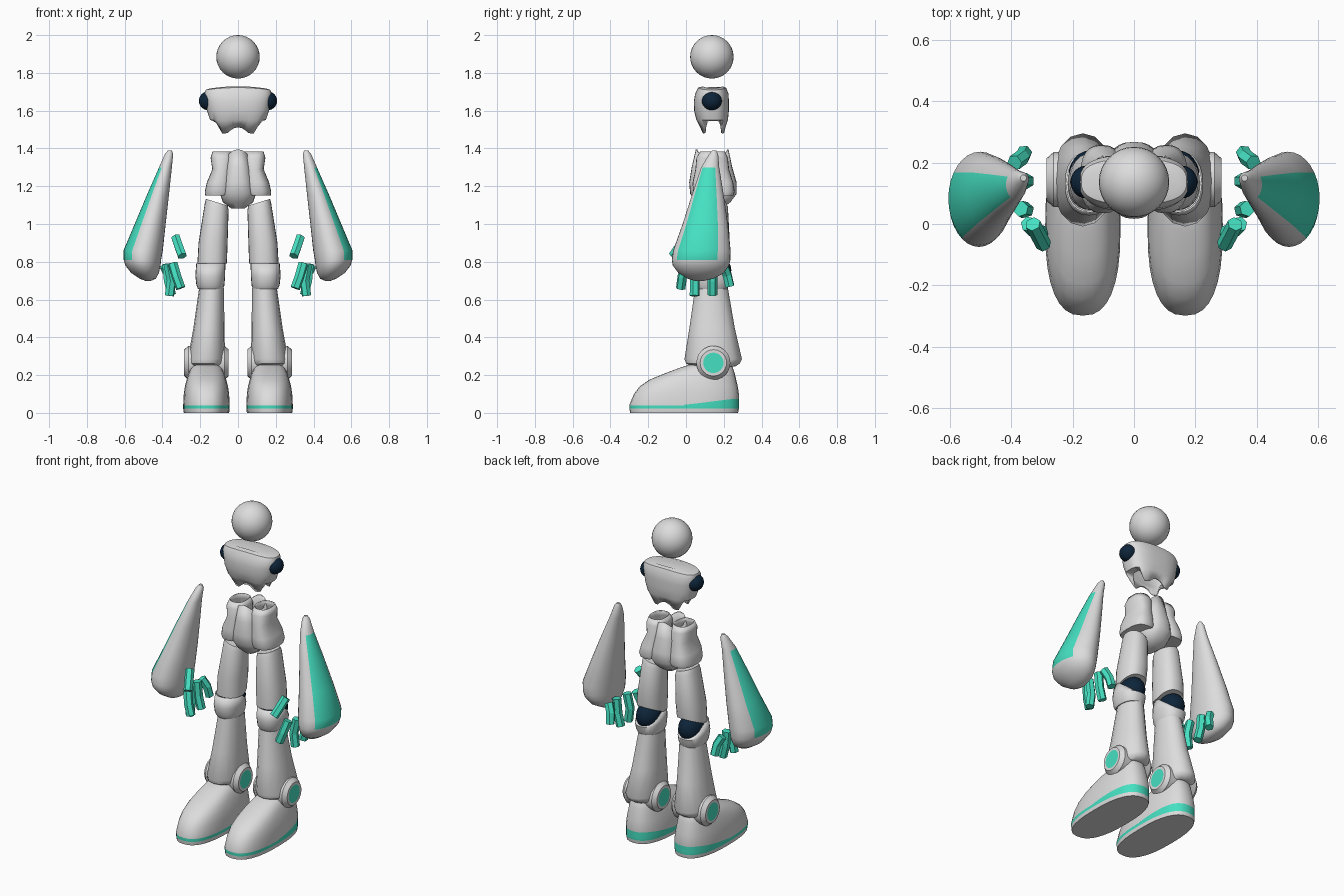
import bpy, bmesh, math
from mathutils import Matrix

if "Cube" in bpy.data.objects:
    bpy.data.objects.remove(bpy.data.objects["Cube"])


def material(name, color):
    m = bpy.data.materials.new(name)
    m.diffuse_color = (*color, 1)
    m.use_nodes = True
    m.node_tree.nodes["Principled BSDF"].inputs["Base Color"].default_value = m.diffuse_color
    return m


WHITE = material("light_grey", (0.72, 0.72, 0.72))
TEAL = material("teal", (0.06, 0.75, 0.54))
NAVY = material("dark_navy", (0.004, 0.018, 0.042))


def finish(obj, mirror, thick=0, angle=40):
    """Smooth shading, optional shell thickness and left/right mirroring."""
    bpy.context.view_layer.objects.active = obj
    obj.select_set(True)
    if obj.type == 'MESH':
        bpy.ops.object.shade_smooth_by_angle(angle=math.radians(angle))
    obj.select_set(False)
    if thick:
        s = obj.modifiers.new("shell", 'SOLIDIFY')
        s.thickness = thick
    if mirror:
        obj.modifiers.new("mirror", 'MIRROR').use_mirror_merge = False


def add_mesh(name, bm, mats, mirror=False, thick=0, angle=40):
    bmesh.ops.recalc_face_normals(bm, faces=bm.faces)
    me = bpy.data.meshes.new(name)
    bm.to_mesh(me)
    bm.free()
    for m in mats:
        me.materials.append(m)
    obj = bpy.data.objects.new(name, me)
    bpy.context.collection.objects.link(obj)
    finish(obj, mirror, thick, angle)
    return obj


def loft(name, rings, n=24, power=2.0, shift=None, caps=(True, True),
         paint=None, mirror=True, thick=0, angle=40):
    """Rings are (z, centre x, half width, y min, y max), lowest first."""
    bm = bmesh.new()
    loops = []
    for i, (z, cx, rx, y0, y1) in enumerate(rings):
        loop = []
        for k in range(n):
            a = 2 * math.pi * k / n
            c, s = math.cos(a), math.sin(a)
            ux = math.copysign(abs(c) ** (2 / power), c)
            uy = math.copysign(abs(s) ** (2 / power), s)
            x, y = cx + rx * ux, (y0 + y1) / 2 + (y1 - y0) / 2 * uy
            dz = shift(i, ux, uy, x, y) if shift else 0
            loop.append(bm.verts.new((x, y, z + dz)))
        loops.append(loop)
    for i in range(len(loops) - 1):
        for k in range(n):
            j = (k + 1) % n
            f = bm.faces.new((loops[i][k], loops[i][j], loops[i + 1][j], loops[i + 1][k]))
            if paint and paint(i, 2 * math.pi * (k + 0.5) / n, f.calc_center_median()):
                f.material_index = 1
    if caps[0]:
        bm.faces.new(loops[0][::-1])
    if caps[1]:
        bm.faces.new(loops[-1])
    return add_mesh(name, bm, [WHITE, TEAL], mirror, thick, angle)


def ball(name, center, radii, mat, mirror=False, segs=32):
    bm = bmesh.new()
    bmesh.ops.create_uvsphere(bm, u_segments=segs, v_segments=segs // 2, radius=1,
                              matrix=Matrix.Translation(center) @ Matrix.Diagonal((*radii, 1)))
    return add_mesh(name, bm, [mat], mirror)


# Head
ball("head", (0, 0.137, 1.885), (0.115, 0.115, 0.115), WHITE)


# Chest shell with arched openings below
def chest_shift(i, ux, uy, x, y):
    if i == 0:
        if abs(ux) > 0.8:
            return 0.065 * min(1, (abs(ux) - 0.8) / 0.15)
        return 0.032 * max(0, 1 - (x / 0.055) ** 2)
    return 0.012 * (1 - ux * ux) if i >= 5 else 0


loft("chest", [(1.48, 0, 0.108, 0.085, 0.205), (1.55, 0, 0.148, 0.055, 0.222),
               (1.60, 0, 0.164, 0.043, 0.227), (1.65, 0, 0.172, 0.042, 0.227),
               (1.69, 0, 0.178, 0.048, 0.225), (1.71, 0, 0.172, 0.065, 0.212),
               (1.717, 0, 0.15, 0.09, 0.19)], n=48, power=2.7, shift=chest_shift,
     caps=(False, True), mirror=False, thick=0.008)
ball("shoulder_joint", (0.157, 0.137, 1.652), (0.05, 0.053, 0.05), NAVY, True, 24)

# Abdomen: open middle shell with a lobe on each side
loft("abdomen", [(1.082, 0, 0.035, 0.09, 0.19), (1.115, 0, 0.08, 0.055, 0.235),
                 (1.16, 0, 0.095, 0.022, 0.268), (1.22, 0, 0.084, 0.017, 0.268),
                 (1.30, 0, 0.072, 0.03, 0.245), (1.395, 0, 0.066, 0.052, 0.225)],
     n=28, power=2.5, caps=(True, False), mirror=False, thick=0.008,
     shift=lambda i, ux, uy, x, y: -0.045 * ux * ux if i == 5 else 0)
loft("hip_lobe", [(1.15, 0.105, 0.069, 0.045, 0.25), (1.17, 0.105, 0.071, 0.037, 0.258),
                  (1.22, 0.10, 0.065, 0.035, 0.25), (1.29, 0.085, 0.051, 0.05, 0.228),
                  (1.35, 0.085, 0.06, 0.055, 0.222), (1.385, 0.085, 0.05, 0.075, 0.205)],
     power=2.6, caps=(True, False), thick=0.008,
     shift=lambda i, ux, uy, x, y: 0.03 * (1 - uy * uy) * (1 - ux) / 2 if i == 0 else 0)


# Legs
def thigh_shift(i, ux, uy, x, y):
    if i == 0:
        return 0.04 * max(0, uy)
    return 0.018 * ux if i >= 2 else 0


loft("thigh", [(0.79, 0.137, 0.078, 0.045, 0.225), (0.90, 0.132, 0.077, 0.045, 0.232),
               (1.09, 0.113, 0.063, 0.065, 0.222), (1.115, 0.112, 0.058, 0.075, 0.21)],
     power=2.3, shift=thigh_shift)
ball("knee_joint", (0.145, 0.152, 0.755), (0.07, 0.088, 0.08), NAVY, True, 24)
loft("knee_guard", [(0.655, 0.145, 0.066, 0.048, 0.218), (0.675, 0.146, 0.074, 0.035, 0.228),
                    (0.725, 0.147, 0.079, 0.028, 0.235), (0.79, 0.144, 0.077, 0.038, 0.225)],
     power=2.3, caps=(True, False), thick=0.006,
     shift=lambda i, ux, uy, x, y: -(0, 0, 0.015, 0.075)[i] * max(0, uy))
loft("shin", [(0.245, 0.168, 0.085, 0.03, 0.26), (0.262, 0.168, 0.098, 0.0, 0.285),
              (0.285, 0.167, 0.099, -0.008, 0.296), (0.45, 0.154, 0.082, 0.018, 0.258),
              (0.66, 0.14, 0.066, 0.048, 0.222)], n=16, power=2.1)

# Ankle discs with coloured centres
bm = bmesh.new()
turn = Matrix.Translation((0.167, 0.145, 0.265)) @ Matrix.Rotation(math.pi / 2, 4, 'Y')
bmesh.ops.create_cone(bm, cap_ends=True, segments=24, radius1=0.09, radius2=0.09,
                      depth=0.19, matrix=turn)
ends = [f for f in bm.faces if len(f.verts) > 4]
for face in ends:
    out = math.copysign(1, face.normal.x)
    bmesh.ops.inset_region(bm, faces=[face], thickness=0.02)
    bmesh.ops.translate(bm, verts=face.verts, vec=(out * 0.023, 0, 0))
    bmesh.ops.inset_region(bm, faces=[face], thickness=0.016)
    face.material_index = 1
add_mesh("ankle_disc", bm, [WHITE, TEAL], True, angle=25)


# Boots with a stripe that widens toward the heel
def stripe_shift(i, ux, uy, x, y):
    return 0.03 * min(1, max(0, y / 0.24)) if i == 3 else 0


loft("boot", [(0, 0.167, 0.12, -0.296, 0.276), (0.022, 0.167, 0.123, -0.299, 0.28),
              (0.04, 0.167, 0.123, -0.299, 0.28), (0.043, 0.167, 0.123, -0.299, 0.28),
              (0.10, 0.167, 0.12, -0.276, 0.28), (0.14, 0.167, 0.114, -0.245, 0.274),
              (0.175, 0.167, 0.105, -0.195, 0.266), (0.21, 0.167, 0.094, -0.11, 0.258),
              (0.24, 0.167, 0.08, -0.03, 0.248), (0.262, 0.167, 0.06, 0.04, 0.235)],
     n=32, power=2.5, shift=stripe_shift,
     paint=lambda i, a, c: i == 1 or (i == 2 and c.y > 0.0))

# Flared forearms with an outer coloured panel
loft("forearm", [(0.698, 0.475, 0.012, 0.05, 0.09), (0.71, 0.477, 0.042, 0.01, 0.145),
                 (0.74, 0.492, 0.073, -0.04, 0.2), (0.78, 0.503, 0.093, -0.07, 0.228),
                 (0.81, 0.506, 0.099, -0.075, 0.235), (0.86, 0.502, 0.104, -0.068, 0.236),
                 (1.00, 0.465, 0.082, -0.018, 0.222), (1.15, 0.425, 0.059, 0.03, 0.2),
                 (1.30, 0.384, 0.034, 0.08, 0.176), (1.37, 0.365, 0.022, 0.122, 0.17),
                 (1.39, 0.361, 0.01, 0.14, 0.16)], n=32,
     paint=lambda i, a, c: 4 <= i <= 7 and (a < 0.5 or a > 2 * math.pi - 0.95))

# Fingers and thumb as bent rods
DIGITS = {
    "thumb": [(0.33, 0.0, 0.93), (0.315, -0.03, 0.885), (0.295, -0.068, 0.83)],
    "first_finger": [(0.345, 0.0, 0.79), (0.325, -0.02, 0.72), (0.303, -0.028, 0.66)],
    "second_finger": [(0.37, 0.05, 0.79), (0.352, 0.046, 0.70), (0.363, 0.045, 0.62)],
    "third_finger": [(0.378, 0.14, 0.79), (0.37, 0.14, 0.70), (0.35, 0.14, 0.625)],
    "last_finger": [(0.39, 0.2, 0.78), (0.365, 0.218, 0.73), (0.358, 0.232, 0.67)],
}
for name, pts in DIGITS.items():
    cu = bpy.data.curves.new(name, 'CURVE')
    cu.dimensions = '3D'
    cu.bevel_depth = 0.026
    cu.bevel_resolution = 1
    cu.use_fill_caps = True
    sp = cu.splines.new('POLY')
    sp.points.add(len(pts) - 1)
    for p, co in zip(sp.points, pts):
        p.co = (*co, 1)
    sp.use_smooth = False
    cu.materials.append(TEAL)
    obj = bpy.data.objects.new(name, cu)
    bpy.context.collection.objects.link(obj)
    finish(obj, True)
